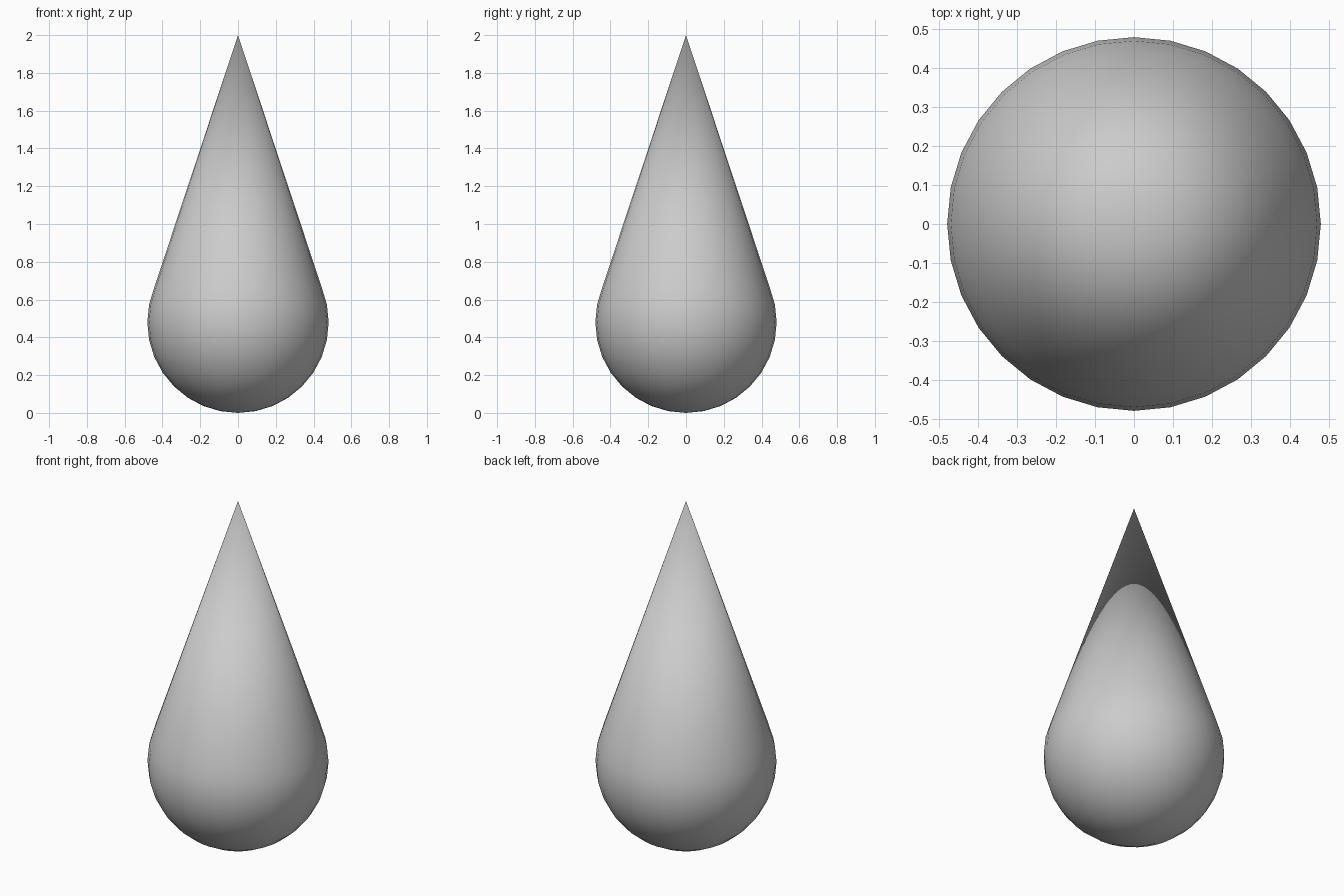
import bpy, bmesh
from mathutils import Vector

if "Cube" in bpy.data.objects:
    bpy.data.objects.remove(bpy.data.objects["Cube"])

R = 0.48      # bulb radius
TIP = 2.0     # height of the point

# Round bulb resting on the floor
bm = bmesh.new()
bmesh.ops.create_uvsphere(bm, u_segments=32, v_segments=16, radius=R)
bmesh.ops.translate(bm, verts=bm.verts, vec=Vector((0, 0, R)))

# Remove the cap above the tangent ring, then close it with a long cone to the tip
cap = [v for v in bm.verts if v.co.z > R + 0.45 * R]
bmesh.ops.delete(bm, geom=cap, context='VERTS')
rim = [e for e in bm.edges if e.is_boundary]
tip = bm.verts.new((0, 0, TIP))
for e in rim:
    bm.faces.new((e.verts[0], e.verts[1], tip))
bmesh.ops.recalc_face_normals(bm, faces=bm.faces)
for f in bm.faces:
    f.smooth = True

mesh = bpy.data.meshes.new("teardrop")
bm.to_mesh(mesh)
bm.free()
bpy.context.collection.objects.link(bpy.data.objects.new("teardrop", mesh))
